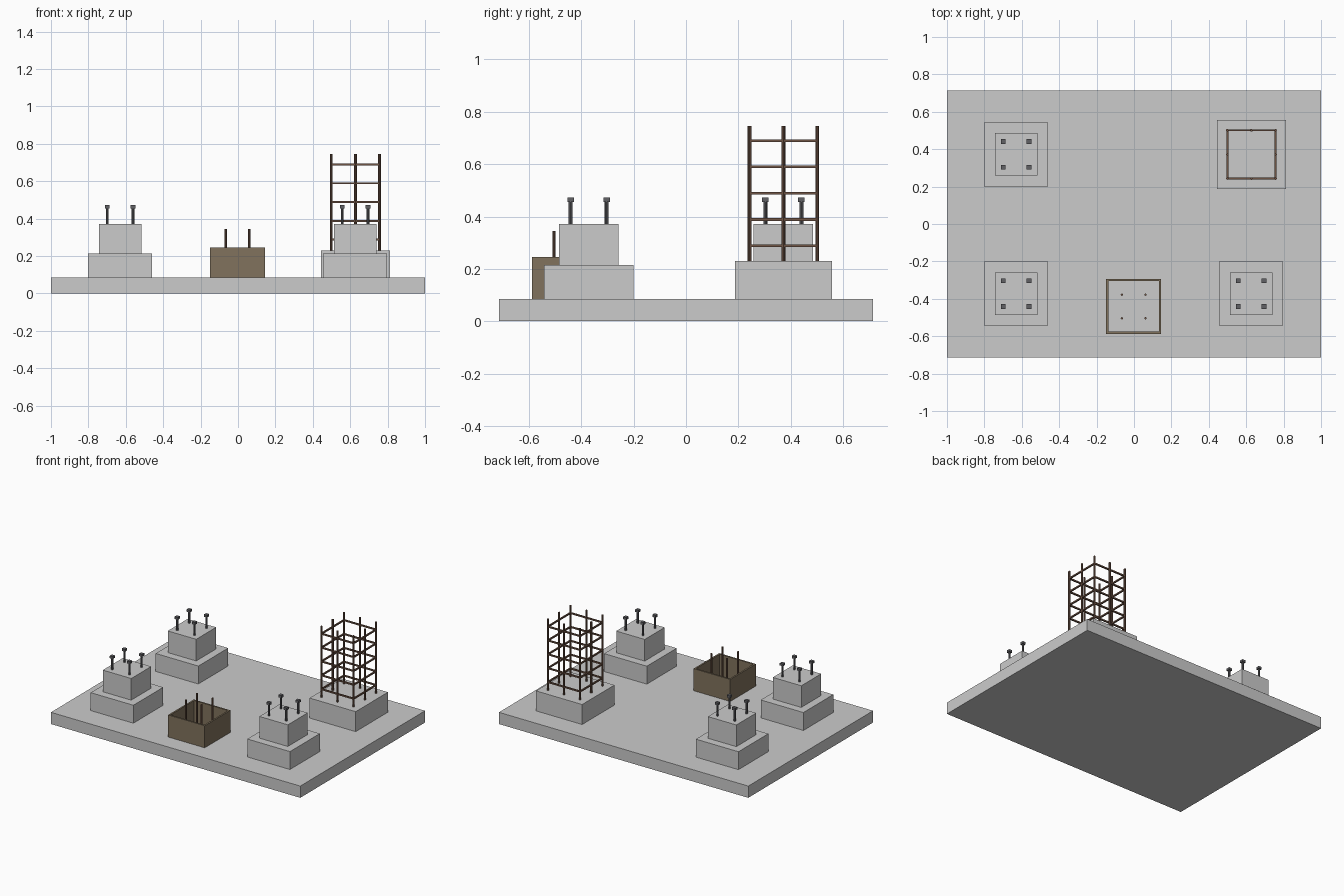
import bpy

if "Cube" in bpy.data.objects:
    bpy.data.objects.remove(bpy.data.objects["Cube"])

def material(name, col):
    m = bpy.data.materials.new(name)
    m.diffuse_color = (*col, 1)
    m.use_nodes = True
    m.node_tree.nodes["Principled BSDF"].inputs["Base Color"].default_value = m.diffuse_color
    return m

RUST = material("rusty_steel", (0.16, 0.09, 0.06))
WOOD = material("form_board", (0.22, 0.17, 0.11))
STEEL = material("bolt_steel", (0.12, 0.12, 0.13))

def box(name, x0, x1, y0, y1, z0, z1, mat=None):
    bpy.ops.mesh.primitive_cube_add(size=1, location=((x0+x1)/2, (y0+y1)/2, (z0+z1)/2))
    o = bpy.context.object
    o.name = name
    o.scale = (x1-x0, y1-y0, z1-z0)
    bpy.ops.object.transform_apply(location=False, rotation=False, scale=True)
    if mat:
        o.data.materials.append(mat)
    return o

def block(name, cx, cy, half, z0, z1, mat=None):
    return box(name, cx-half, cx+half, cy-half, cy+half, z0, z1, mat)

def rod(name, x, y, r, z0, z1, mat):
    bpy.ops.mesh.primitive_cylinder_add(vertices=8, radius=r, depth=z1-z0,
                                        location=(x, y, (z0+z1)/2))
    o = bpy.context.object
    o.name = name
    o.data.materials.append(mat)
    bpy.ops.object.shade_smooth_by_angle()
    return o

# ground slab
TOP = 0.085
box("slab", -1, 1, -0.715, 0.715, 0, TOP)

# finished stepped footings with anchor bolts
for cx, cy in ((-0.63, 0.372), (-0.63, -0.372), (0.626, -0.372)):
    block("footing_base", cx, cy, 0.171, TOP, 0.215)
    block("footing_pedestal", cx, cy, 0.114, 0.215, 0.372)
    for sx in (-1, 1):
        for sy in (-1, 1):
            x, y = cx + sx*0.069, cy + sy*0.069
            rod("anchor_bolt", x, y, 0.0075, 0.372, 0.46, STEEL)
            block("bolt_head", x, y, 0.0125, 0.455, 0.472, STEEL)

# footing with reinforcement cage
cx, cy, h = 0.628, 0.372, 0.129
block("cage_footing", cx, cy, 0.185, TOP, 0.23)
for i in (-1, 0, 1):
    for j in (-1, 0, 1):
        if i or j:
            rod("cage_upright", cx + i*h, cy + j*h, 0.0072, 0.23, 0.745, RUST)
t = 0.005
for k in range(5):
    z = 0.288 + 0.1005*k
    for s in (-1, 1):
        box("cage_tie_x", cx-h, cx+h, cy+s*h-t, cy+s*h+t, z-t, z+t, RUST)
        box("cage_tie_y", cx+s*h-t, cx+s*h+t, cy-h, cy+h, z-t, z+t, RUST)

# open timber formwork with starter bars
cx, cy, h, t = -0.002, -0.441, 0.147, 0.012
for s in (-1, 1):
    e, f = sorted((s*h, s*(h-t)))
    box("form_board_x", cx-h, cx+h, cy+e, cy+f, TOP, 0.245, WOOD)
    box("form_board_y", cx+e, cx+f, cy-h+t, cy+h-t, TOP, 0.245, WOOD)
    for sy in (-1, 1):
        rod("starter_bar", cx + s*0.063, cy + sy*0.063, 0.0062, TOP, 0.345, RUST)
